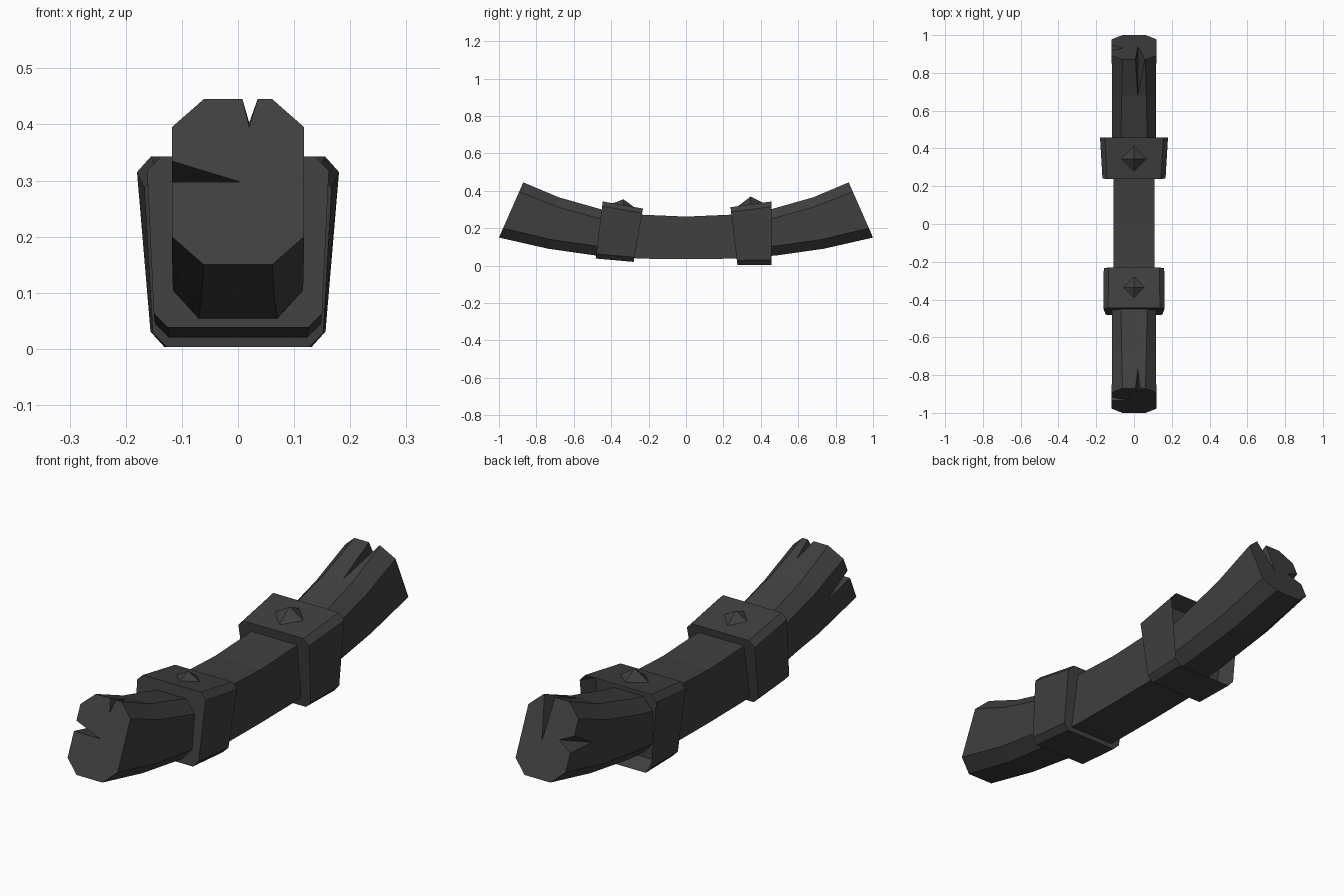
import bpy, bmesh
from mathutils import Vector

cube = bpy.data.objects.get("Cube")
if cube:
    bpy.data.objects.remove(cube, do_unlink=True)

# One dark iron material
iron = bpy.data.materials.new("dark_iron")
iron.use_nodes = True
colour = (0.05, 0.05, 0.05, 1)
iron.diffuse_color = colour
bsdf = iron.node_tree.nodes["Principled BSDF"]
bsdf.inputs["Base Color"].default_value = colour
bsdf.inputs["Roughness"].default_value = 0.8


def make_object(name, bm):
    bmesh.ops.remove_doubles(bm, verts=bm.verts, dist=0.0005)
    bmesh.ops.recalc_face_normals(bm, faces=bm.faces)
    mesh = bpy.data.meshes.new(name)
    bm.to_mesh(mesh)
    bm.free()
    mesh.materials.append(iron)
    obj = bpy.data.objects.new(name, mesh)
    bpy.context.collection.objects.link(obj)
    return obj


def ring(top, bottom, w_top, w_bottom, cut_x, cut_z):
    """Box section with cut corners, on a plane through top and bottom (y, z)."""
    t, b = Vector((0, *top)), Vector((0, *bottom))
    k = cut_z / (t.z - b.z)
    half = [(0, w_bottom - cut_x), (k, w_bottom), (1 - k, w_top), (1, w_top - cut_x)]
    right = [b.lerp(t, f) + Vector((w, 0, 0)) for f, w in half]
    left = [b.lerp(t, f) - Vector((w, 0, 0)) for f, w in reversed(half)]
    return right + left


def loft(rings):
    bm = bmesh.new()
    loops = [[bm.verts.new(p) for p in r] for r in rings]
    for a, b in zip(loops, loops[1:]):
        for i in range(len(a)):
            j = (i + 1) % len(a)
            bm.faces.new((a[i], a[j], b[j], b[i]))
    first = bm.faces.new(loops[0])
    last = bm.faces.new(loops[-1])
    return bm, first, last


# Square middle of the curved bar
stations = [(-0.36, 0.29, 0.045), (-0.23, 0.272, 0.037), (0, 0.262, 0.035),
            (0.23, 0.272, 0.037), (0.36, 0.29, 0.045)]
bm, _, _ = loft([ring((y, t), (y, b), 0.108, 0.108, 0, 0) for y, t, b in stations])
make_object("bar_middle", bm)


# Eight-sided ends that sweep upward
def bar_end(name, s):
    data = [((0.36, 0.28), (0.37, 0.045), 0.115, 0.045),
            ((0.45, 0.30), (0.49, 0.055), 0.116, 0.046),
            ((0.68, 0.365), (0.735, 0.09), 0.117, 0.052),
            ((0.87, 0.445), (1.0, 0.15), 0.118, 0.057)]
    bm, _, _ = loft([ring((s * t[0], t[1]), (s * b[0], b[1]), w, w, c, 0.05)
                     for t, b, w, c in data])
    return make_object(name, bm)


# Splits cut into the ends: wedge with two mouth points, a tip and a far point
def split(target, name, mouth_a, mouth_b, tip, far):
    a, b, t, f = map(Vector, (mouth_a, mouth_b, tip, far))
    a, b = (t + (p - t) * 1.3 for p in (a, b))
    a, b, t = (f + (p - f) * 1.3 for p in (a, b, t))
    bm = bmesh.new()
    v = [bm.verts.new(p) for p in (a, b, t, f)]
    for i, j, k in ((0, 1, 2), (0, 1, 3), (1, 2, 3), (0, 2, 3)):
        bm.faces.new((v[i], v[j], v[k]))
    cutter = make_object(name, bm)
    cutter.hide_render = True
    mod = target.modifiers.new(name, "BOOLEAN")
    mod.operation = "DIFFERENCE"
    mod.solver = "EXACT"
    mod.object = cutter
    bpy.context.view_layer.objects.active = target
    bpy.ops.object.modifier_apply(modifier=name)
    bpy.data.objects.remove(cutter, do_unlink=True)


front = bar_end("front_bar_end", -1)
split(front, "front_top_split", (0.008, -0.87, 0.445), (0.035, -0.87, 0.445),
      (0.02, -0.892, 0.395), (0.02, -0.77, 0.403))
split(front, "front_side_split", (-0.118, -0.919, 0.335), (-0.118, -0.935, 0.297),
      (0.005, -0.935, 0.297), (-0.118, -0.78, 0.26))
back = bar_end("back_bar_end", 1)
split(back, "back_top_split", (0.008, 0.87, 0.445), (0.058, 0.87, 0.445),
      (0.02, 0.94, 0.286), (0.02, 0.68, 0.365))
split(back, "back_side_split", (-0.118, 0.92, 0.332), (-0.118, 0.947, 0.27),
      (-0.055, 0.932, 0.304), (-0.118, 0.8, 0.26))

# Tapered bands around the bar
bm, _, _ = loft([ring((-0.445, 0.343), (-0.483, 0.038), 0.162, 0.15, 0.025, 0.025),
                 ring((-0.23, 0.305), (-0.28, 0.02), 0.16, 0.148, 0.025, 0.025)])
make_object("front_band", bm)

# The back band is loose and hollow at its outer side
bm, _, mouth = loft([ring((0.238, 0.312), (0.275, 0.003), 0.167, 0.152, 0.025, 0.025),
                     ring((0.458, 0.343), (0.458, 0.003), 0.18, 0.156, 0.025, 0.028)])
bmesh.ops.recalc_face_normals(bm, faces=bm.faces)
bmesh.ops.inset_region(bm, faces=[mouth], thickness=0.028)
bmesh.ops.translate(bm, verts=mouth.verts, vec=(0, -0.07, 0))
make_object("back_band", bm)


# Pyramid studs on the bands
def stud(name, y, z, radius, height, slope):
    bm = bmesh.new()
    apex = bm.verts.new((0, y, z + height))
    base = [bm.verts.new((radius * i, y + radius * j, z + radius * j * slope - 0.005))
            for i, j in ((1, 0), (0, 1), (-1, 0), (0, -1))]
    for i in range(4):
        bm.faces.new((apex, base[i], base[(i + 1) % 4]))
    bm.faces.new(base)
    make_object(name, bm)


stud("front_stud", -0.335, 0.323, 0.065, 0.032, -0.17)
stud("back_stud", 0.345, 0.327, 0.075, 0.042, 0.14)
